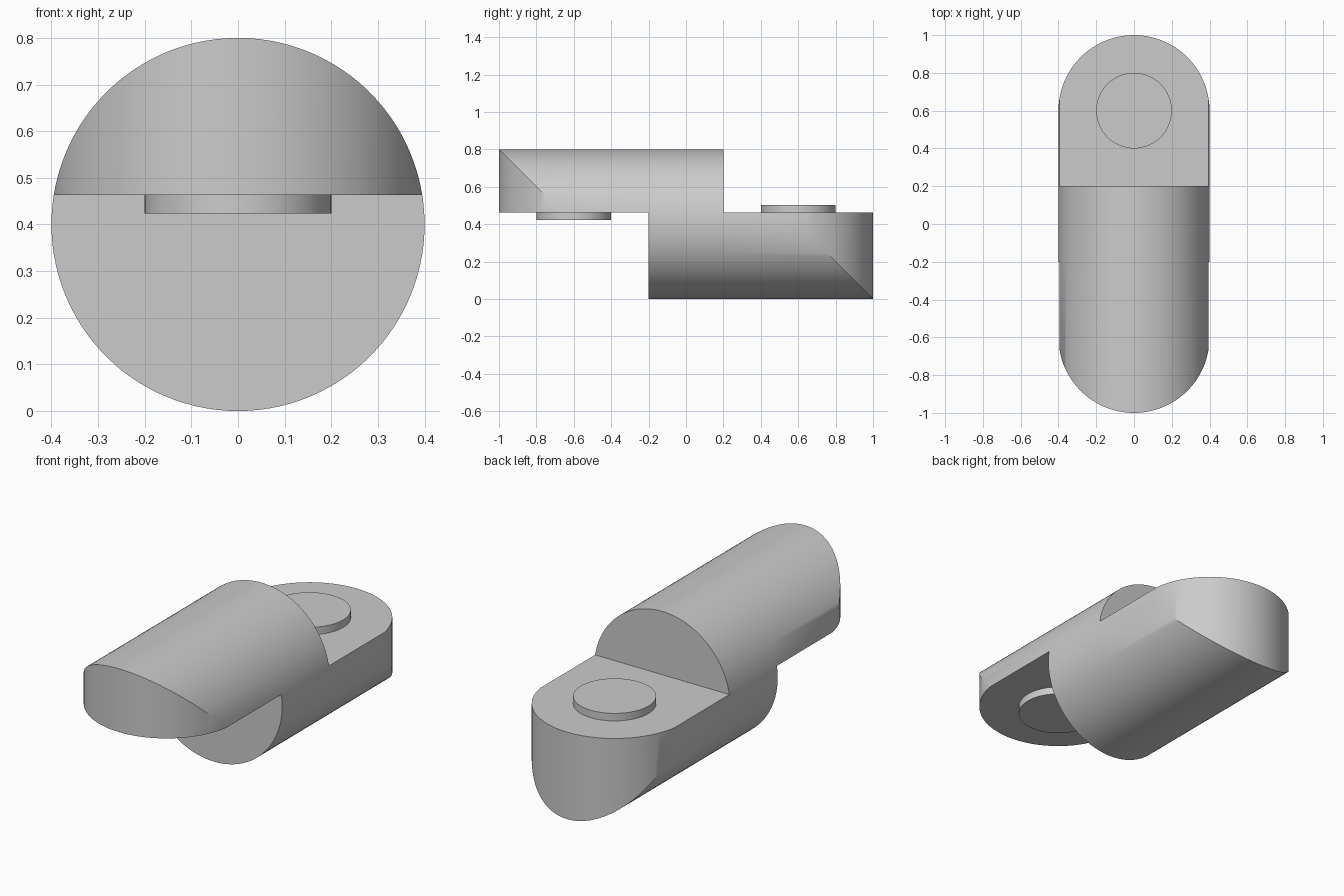
import bpy, bmesh, math

cube = bpy.data.objects.get("Cube")
if cube:
    bpy.data.objects.remove(cube, do_unlink=True)

R = 0.4         # radius of the bar and of its rounded ends
SPLIT = 0.463   # height of the two lap faces
END = 0.6       # centre of each rounded end
LAP = 0.2       # shoulder of each lap
PEG_H = 0.04
STEPS = 48

grey = bpy.data.materials.new("light grey")
grey.use_nodes = True
colour = (0.6, 0.6, 0.6, 1)
grey.diffuse_color = colour
grey.node_tree.nodes["Principled BSDF"].inputs["Base Color"].default_value = colour


def finish(obj):
    obj.data.materials.append(grey)
    bpy.ops.object.select_all(action='DESELECT')
    obj.select_set(True)
    bpy.context.view_layer.objects.active = obj
    bpy.ops.object.shade_smooth_by_angle(angle=math.radians(30))


def section(angle, upper):
    """Stepped side outline at one slice across the bar."""
    s = R * math.sin(angle)
    top, low = R + s, R - s
    mid = min(SPLIT, top)
    top = max(mid, top)
    front = -(END + s) if upper else -LAP
    back = END + s
    return [(front, top), (front, mid), (-LAP, mid), (-LAP, low), (LAP, low),
            (back, low), (back, mid), (LAP, mid), (LAP, top), (-LAP, top)]


# Slices across the bar; the upper lap starts and stops at the split height
edge = math.asin((SPLIT - R) / R)
side = [(edge * i / 4, False) for i in range(5)]
middle = [(edge + (math.pi - 2 * edge) * i / STEPS, True) for i in range(STEPS + 1)]
slices = side + middle + [(math.pi - a, u) for a, u in reversed(side)]

# Double lapped bar, lofted from slice to slice
bm = bmesh.new()
cache = {}


def vert(x, y, z):
    key = (round(x, 5), round(y, 5), round(z, 5))
    if key not in cache:
        cache[key] = bm.verts.new(key)
    return cache[key]


rings = [[vert(R * math.cos(a), y, z) for y, z in section(a, u)] for a, u in slices]
for r0, r1 in zip(rings, rings[1:]):
    for i in range(len(r0)):
        j = (i + 1) % len(r0)
        corners = list(dict.fromkeys((r0[i], r0[j], r1[j], r1[i])))
        if len(corners) > 2:
            bm.faces.new(corners)
bmesh.ops.recalc_face_normals(bm, faces=bm.faces)
mesh = bpy.data.meshes.new("lapped_bar")
bm.to_mesh(mesh)
bm.free()
bar = bpy.data.objects.new("lapped_bar", mesh)
bpy.context.collection.objects.link(bar)
finish(bar)

# Round pegs on the two lap faces
for name, way in (("upper_peg", 1), ("lower_peg", -1)):
    bpy.ops.mesh.primitive_cylinder_add(
        vertices=64, radius=R / 2, depth=PEG_H,
        location=(0, way * END, SPLIT + way * PEG_H / 2))
    peg = bpy.context.object
    peg.name = name
    finish(peg)
